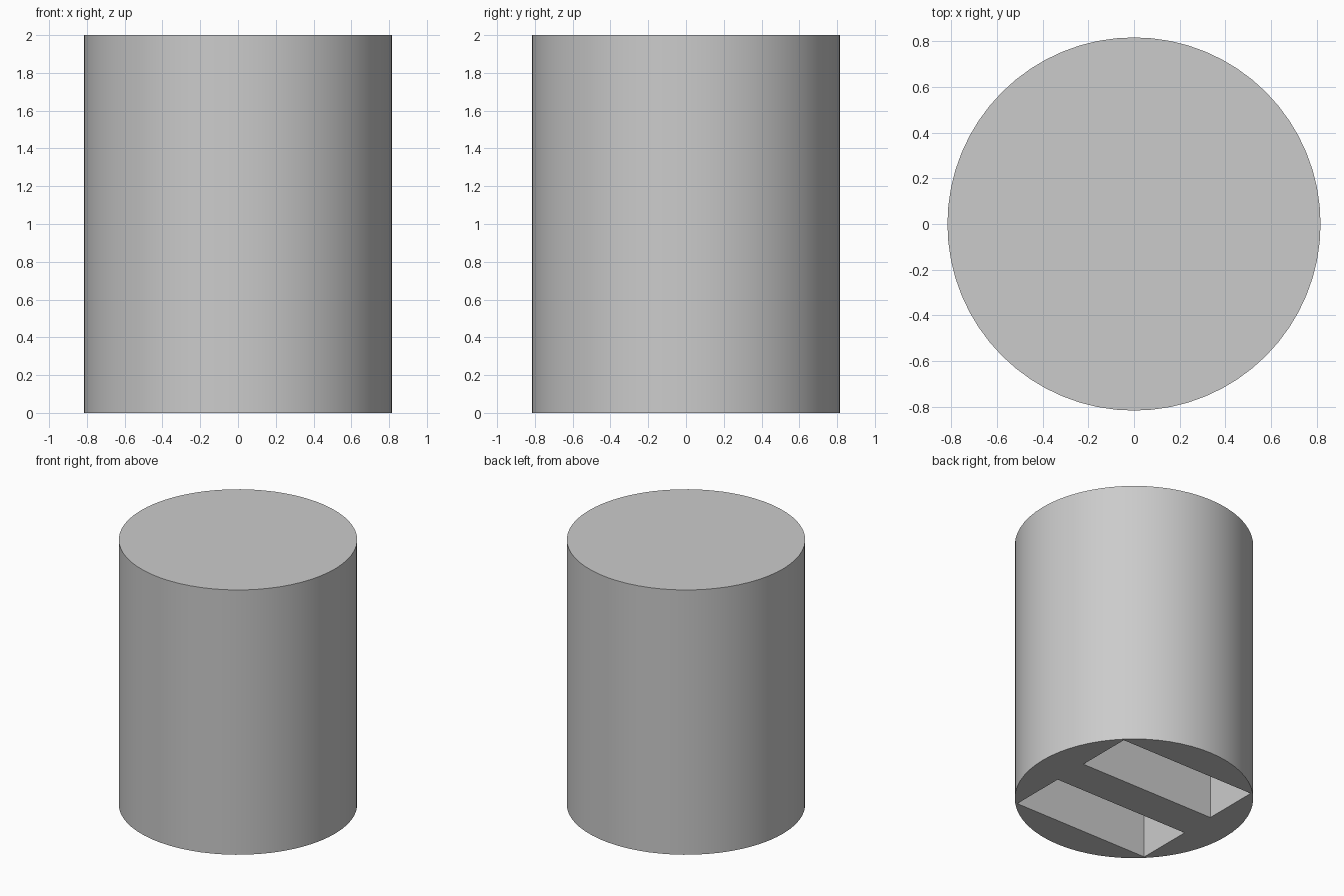
import bpy
import math

RADIUS, HEIGHT = 0.816, 2.0
SLOT_LENGTH, SLOT_WIDTH, SLOT_DEPTH = 1.134, 0.43, 1.6
SLOT_OFFSET = 0.352

default = bpy.data.objects.get("Cube")
if default:
    bpy.data.objects.remove(default, do_unlink=True)

# Plain grey material
grey = bpy.data.materials.new("light grey")
grey.use_nodes = True
colour = (0.6, 0.6, 0.6, 1.0)
grey.diffuse_color = colour
grey.node_tree.nodes["Principled BSDF"].inputs["Base Color"].default_value = colour

# Cylindrical body standing on the ground
bpy.ops.mesh.primitive_cylinder_add(vertices=64, radius=RADIUS, depth=HEIGHT,
                                    location=(0, 0, HEIGHT / 2))
body = bpy.context.object
body.name = "slotted_cylinder"
body.data.materials.append(grey)


def cut_slot(y):
    """Cut a blind rectangular slot upward from the underside."""
    overlap = 0.1
    bpy.ops.mesh.primitive_cube_add(size=1, location=(0, y, (SLOT_DEPTH - overlap) / 2))
    cutter = bpy.context.object
    cutter.name = "slot_cutter"
    cutter.hide_render = True
    cutter.scale = (SLOT_LENGTH, SLOT_WIDTH, SLOT_DEPTH + overlap)
    cutter.data.materials.append(grey)

    cut = body.modifiers.new("slot", "BOOLEAN")
    cut.operation = "DIFFERENCE"
    cut.solver = "EXACT"
    cut.object = cutter
    bpy.ops.object.select_all(action="DESELECT")
    body.select_set(True)
    bpy.context.view_layer.objects.active = body
    bpy.ops.object.modifier_apply(modifier=cut.name)
    bpy.data.objects.remove(cutter, do_unlink=True)


# Twin parallel slots either side of the central web
for side in (-1, 1):
    cut_slot(side * SLOT_OFFSET)

bpy.ops.object.shade_smooth_by_angle(angle=math.radians(30))
